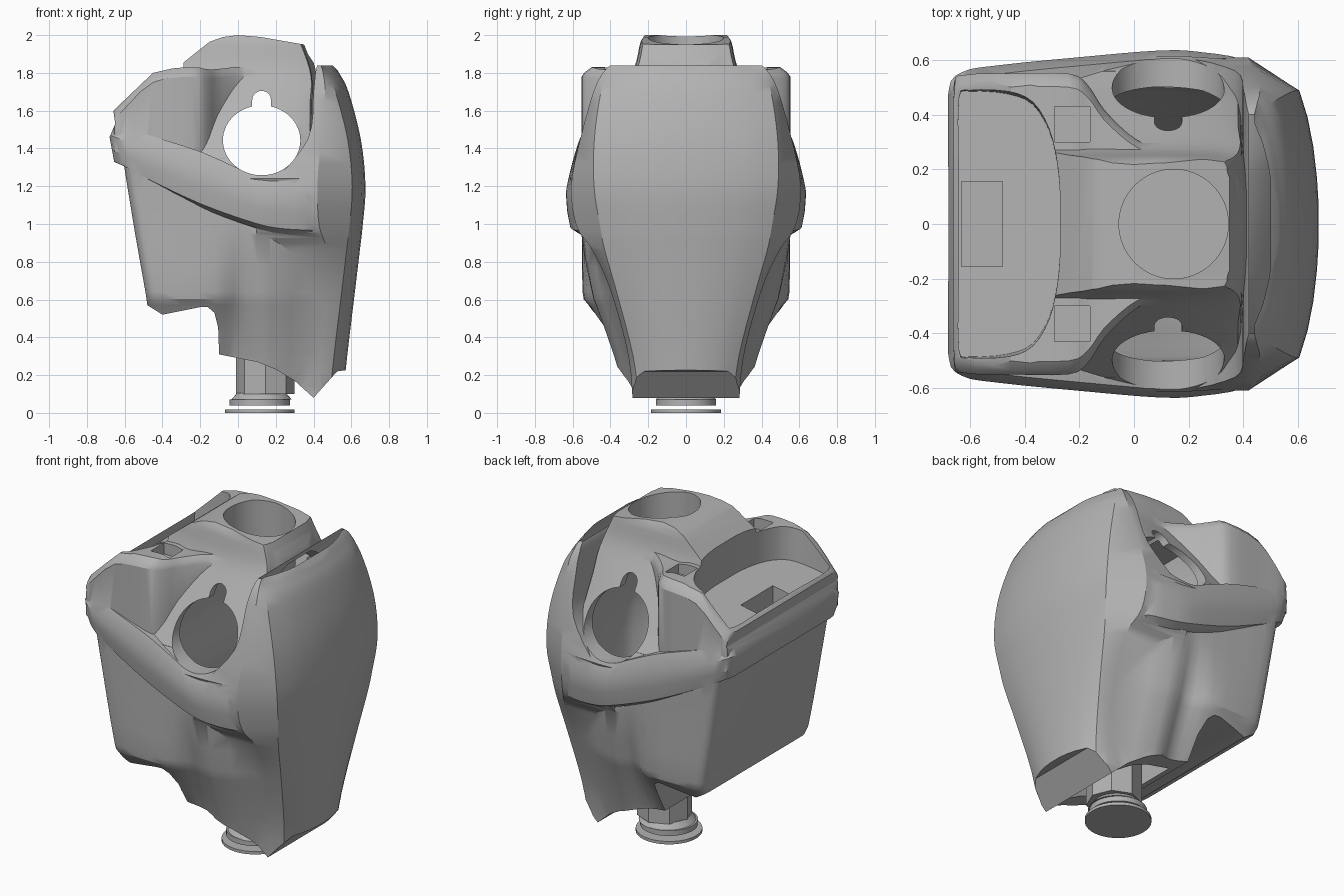
import bpy, bmesh, math
from mathutils import Vector, Matrix

cube = bpy.data.objects.get("Cube")
if cube:
    bpy.data.objects.remove(cube, do_unlink=True)

grey = bpy.data.materials.new("plain grey")
grey.use_nodes = True
colour = (.45, .45, .45, 1)
grey.diffuse_color = colour
for node in grey.node_tree.nodes:
    if node.type == 'BSDF_PRINCIPLED':
        node.inputs["Base Color"].default_value = colour


def finish(name, bm):
    """Turn a bmesh into a grey object with outward normals."""
    bmesh.ops.recalc_face_normals(bm, faces=bm.faces[:])
    mesh = bpy.data.meshes.new(name)
    bm.to_mesh(mesh)
    bm.free()
    mesh.materials.append(grey)
    ob = bpy.data.objects.new(name, mesh)
    bpy.context.collection.objects.link(ob)
    return ob


def smooth(points, steps):
    """Catmull-Rom curve through the points."""
    ends = [points[0]] + list(points) + [points[-1]]
    out = []
    for a, b, c, d in zip(ends, ends[1:], ends[2:], ends[3:]):
        for k in range(steps):
            t = k / steps
            out.append(b + (c - a) * (t / 2) + (a * 2 - b * 5 + c * 4 - d) * (t * t / 2)
                       + (b * 3 - a - c * 3 + d) * (t ** 3 / 2))
    return out + [points[-1]]


def loft(name, rings, across=3, along=3):
    """Mirrored solid from half outlines that run front to back."""
    rings = [smooth([Vector(p) for p in ring], across) for ring in rings]
    columns = [smooth(list(col), along) for col in zip(*rings)]
    rings = list(zip(*columns))
    bm = bmesh.new()
    left = [[bm.verts.new(p) for p in r] for r in rings]
    right = [[bm.verts.new((p.x, -p.y, p.z)) for p in r] for r in rings]
    last = len(rings[0]) - 1
    for i in range(len(rings) - 1):
        for side in (left, right):
            for j in range(last):
                bm.faces.new((side[i][j], side[i][j + 1], side[i + 1][j + 1], side[i + 1][j]))
        for j in (0, last):
            bm.faces.new((left[i][j], right[i][j], right[i + 1][j], left[i + 1][j]))
    for i in (0, -1):
        for j in range(last):
            bm.faces.new((left[i][j], left[i][j + 1], right[i][j + 1], right[i][j]))
    return finish(name, bm)


def prism(name, outline):
    """Side outline (x, z) extruded across the whole width."""
    bm = bmesh.new()
    face = bm.faces.new([bm.verts.new((x, -1, z)) for x, z in outline])
    grown = bmesh.ops.extrude_face_region(bm, geom=[face])["geom"]
    bmesh.ops.translate(bm, vec=(0, 2, 0), verts=[v for v in grown if isinstance(v, bmesh.types.BMVert)])
    return finish(name, bm)


def box(name, low, high):
    low, high = Vector(low), Vector(high)
    bm = bmesh.new()
    bmesh.ops.create_cube(bm, size=1, matrix=Matrix.Translation((low + high) / 2)
                          @ Matrix.Diagonal((*(high - low), 1)))
    return finish(name, bm)


def cone(name, x, z_low, z_high, r_low, r_high, sides=48):
    bm = bmesh.new()
    bmesh.ops.create_cone(bm, cap_ends=True, segments=sides, radius1=r_low, radius2=r_high,
                          depth=z_high - z_low, matrix=Matrix.Translation((x, 0, (z_low + z_high) / 2)))
    return finish(name, bm)


def combine(target, tool, operation):
    mod = target.modifiers.new("combine", 'BOOLEAN')
    mod.object, mod.operation, mod.solver = tool, operation, 'EXACT'
    graph = bpy.context.evaluated_depsgraph_get()
    mesh = bpy.data.meshes.new_from_object(target.evaluated_get(graph))
    target.modifiers.clear()
    target.data = mesh
    bpy.data.objects.remove(tool, do_unlink=True)


def shade(ob, degrees=30):
    bpy.ops.object.select_all(action='DESELECT')
    ob.select_set(True)
    bpy.context.view_layer.objects.active = ob
    bpy.ops.object.shade_smooth_by_angle(angle=math.radians(degrees))


# Chest plate: height, front x, face half width, flank x, flank half width, rear x
chest = [(.02, .55, .245, .43, .28, .1), (.3, .578, .28, .44, .305, .1), (.65, .62, .37, .465, .40, .1),
         (.86, .645, .43, .47, .495, .1), (.99, .66, .455, .43, .58, .1), (1.2, .675, .487, .42, .608, .18),
         (1.45, .65, .485, .44, .56, .37), (1.7, .585, .45, .46, .49, .4), (1.8, .535, .41, .45, .44, .41),
         (1.84, .51, .37, .44, .4, .42)]
body = loft("torso_shell", [[(f, e * .15, z), (f - .006, e * .35, z), (f - .019, e * .58, z),
                             (f - .04, e * .8, z), (f - .07, e, z), (x, w, z), (r, w, z)]
                            for z, f, e, x, w, r in chest], 1, 4)

# Lower torso and lower back box: height, front, flank, cove, back half widths, rear x
lower = [(.05, .22, .31, .27, .27, -.4), (.3, .26, .38, .335, .34, -.43), (.57, .33, .475, .45, .51, -.48),
         (.64, .345, .495, .475, .542, -.49), (.95, .41, .545, .545, .55, -.545),
         (1.35, .45, .56, .56, .56, -.61)]
parts = [loft("lower_torso", [[(.5, a, z), (.17, m, z), (.02, n, z), (-.12, b, z), (r + .1, b, z),
                               (r + .02, b - .02, z), (r, b - .07, z)]
                              for z, a, m, n, b, r in lower], 3, 2)]

# Raised band sweeping from the back lip down under the arms: x, y, bottom, top
band = [(.5, .52, .93, 1.22), (.4, .6, .94, 1.21), (.25, .628, .95, 1.2), (.1, .635, .98, 1.21),
        (-.2, .61, 1.08, 1.33), (-.5, .58, 1.22, 1.43), (-.63, .555, 1.29, 1.48),
        (-.68, .48, 1.31, 1.5), (-.68, .2, 1.31, 1.5)]
parts.append(loft("side_band", [[(x * s, y * s, lo + (hi - lo) * t) for x, y, lo, hi in band]
                                for t, s in ((0, .9), (.1, .965), (.45, .99), (.85, 1), (1.2, .95))], 3, 1))

# Sloping shoulders rising into the neck block: height, half width, front x, rear x
slope = [(1.1, .52, .42, -.2), (1.24, .605, .42, -.2), (1.45, .49, .42, -.2), (1.65, .37, .42, -.22),
         (1.74, .315, .42, -.33), (1.82, .272, .41, -.33), (1.9, .25, .385, -.33), (1.97, .235, .36, -.33),
         (2.03, .19, .34, -.33)]
parts.append(loft("shoulders", [[(f, y * .4, z), (f - .025, y * .78, z), (f - .1, y, z), (r, y, z)]
                                for z, y, f, r in slope], 3, 2))

# Upper back box with sloping rim: x, y, top
rim = [(.06, .28, 1.83), (-.02, .33, 1.83), (-.11, .42, 1.82), (-.17, .51, 1.82), (-.24, .55, 1.83),
       (-.45, .55, 1.8), (-.62, .545, 1.64), (-.66, .5, 1.6), (-.66, .2, 1.6)]
parts.append(loft("upper_back", [[(x, y, 1.38) for x, y, top in rim],
                                 [(x, y, top - .05) for x, y, top in rim],
                                 [(x, y * .97, top - .025) for x, y, top in rim],
                                 [(x, y * .91, top) for x, y, top in rim]], 3, 1))
for part in parts:
    combine(body, part, 'UNION')

# Trim everything to the side outline
outline = [(-.68, 1.46), (-.65, 1.53), (-.66, 1.6), (-.45, 1.8), (-.32, 1.83), (-.22, 1.91), (-.15, 1.965),
           (-.08, 1.99), (0, 2), (.12, 1.99), (.35, 1.95), (.37, 1.9), (.41, 1.84), (.5, 1.84), (.54, 1.8),
           (.72, 1.6), (.72, .9), (.6, .23), (.525, .22), (.4, .08), (.3, .17), (.2, .23), (.1, .27),
           (-.1, .31), (-.105, .45), (-.125, .53), (-.16, .56), (-.2, .56), (-.4, .52), (-.48, .57),
           (-.6, 1.25), (-.65, 1.3)]
combine(body, prism("outline_trim", outline), 'INTERSECT')

# Hollow interior: height, front x, half width, rear x
hollow = [(-.1, .34, .19, -.06), (.3, .46, .23, -.06), (.65, .54, .35, -.06), (1, .58, .44, -.06),
          (1.25, .58, .5, -.1), (1.5, .5, .41, -.14), (1.68, .36, .3, -.12)]
cavity = [[(f, w * .5, z), (f - .07, w * .85, z), (.25, w, z), (r, w, z)] for z, f, w, r in hollow]
cutters = [loft("cavity", cavity, 2, 2)]

# Keyhole arm openings
keyhole = []
for i in range(48):
    a = math.radians(104 + i * 332 / 47)
    keyhole.append((.125 + .205 * math.cos(a), 1.443 + .185 * math.sin(a)))
for i in range(11):
    a = math.pi * i / 10
    keyhole.append((.125 + .05 * math.cos(a), 1.655 + .05 * math.sin(a)))
cutters.append(prism("arm_openings", keyhole))

# Neck opening
cutters.append(cone("neck_opening", .145, 1.4, 2.2, .2, .2, 64))

# Dished tray in the back, its hatch and two square pits
tray = [(-.27, .1), (-.28, .22), (-.31, .35), (-.37, .45), (-.46, .49), (-.6, .5), (-.64, .47), (-.64, .2)]
cutters.append(loft("tray", [[(x, y * .97, 1.64 + (x + .27) * .2) for x, y in tray],
                             [(x, y, 1.9) for x, y in tray]], 3, 1))
cutters.append(box("hatch", (-.63, -.155, 1.4), (-.48, .155, 1.8)))
for side in (-1, 1):
    y = .365 * side
    cutters.append(box("square_pit", (-.29, y - .065, 1.76), (-.16, y + .065, 1.95)))
for cutter in cutters:
    combine(body, cutter, 'DIFFERENCE')
shade(body)

# Inner floor and waist plug
box("inner_floor", (-.08, -.33, .62), (.5, .33, .65))
shade(cone("waist_post", .145, .1, .63, .155, .155, 8), 20)
shade(cone("post_flare", .125, .07, .105, .16, .13))
shade(cone("post_flange", .115, .04, .072, .16, .16))
shade(cone("waist_disc", .115, 0, .018, .185, .185))
